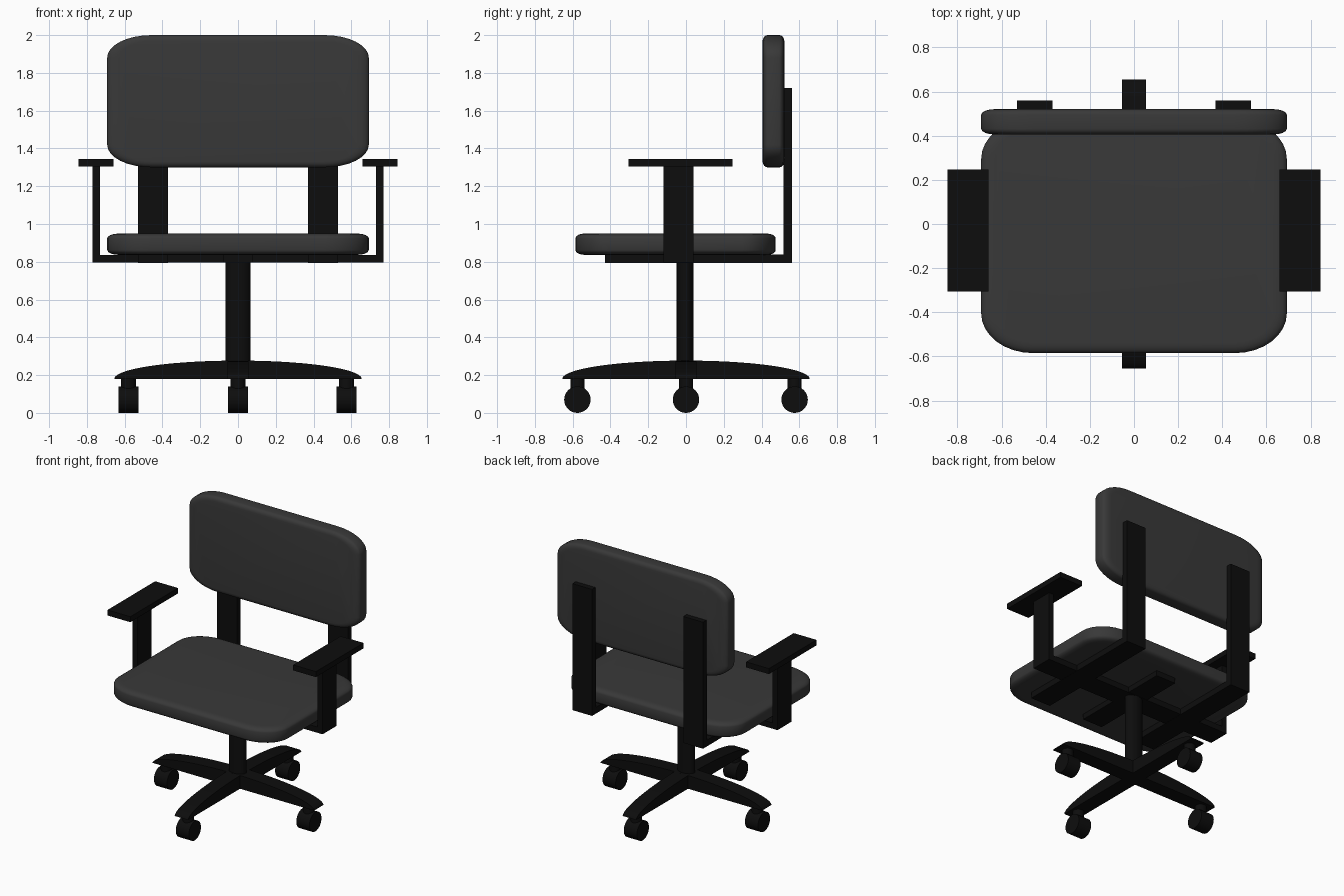
import bpy, bmesh, math
from mathutils import Matrix, Vector

if "Cube" in bpy.data.objects:
    bpy.data.objects.remove(bpy.data.objects["Cube"])


def material(name, v):
    m = bpy.data.materials.new(name)
    m.diffuse_color = (v, v, v, 1)
    m.use_nodes = True
    m.node_tree.nodes["Principled BSDF"].inputs["Base Color"].default_value = m.diffuse_color
    return m


FABRIC = material("grey_fabric", 0.04)
BLACK = material("black_plastic", 0.004)


def finish(name, bm, mat, smooth=False):
    bmesh.ops.recalc_face_normals(bm, faces=bm.faces)
    me = bpy.data.meshes.new(name)
    bm.to_mesh(me)
    bm.free()
    ob = bpy.data.objects.new(name, me)
    bpy.context.collection.objects.link(ob)
    me.materials.append(mat)
    if smooth:
        bpy.ops.object.select_all(action='DESELECT')
        ob.select_set(True)
        bpy.context.view_layer.objects.active = ob
        bpy.ops.object.shade_smooth_by_angle(angle=math.radians(35))
    return ob


def box(name, x, y, z):
    bm = bmesh.new()
    bmesh.ops.create_cube(bm, size=1)
    for v in bm.verts:
        v.co = Vector([(r[0] + r[1]) / 2 + c * (r[1] - r[0])
                       for r, c in zip((x, y, z), v.co)])
    return finish(name, bm, BLACK)


def cylinder(name, centre, size, axis='Z', segments=32):
    bm = bmesh.new()
    bmesh.ops.create_cone(bm, cap_ends=True, segments=segments,
                          radius1=0.5, radius2=0.5, depth=1)
    if axis == 'X':
        bm.transform(Matrix.Rotation(math.pi / 2, 4, 'Y'))
    bm.transform(Matrix.Translation(centre) @ Matrix.Diagonal((*size, 1)))
    return finish(name, bm, BLACK, True)


def cushion(name, centre, size, upright=False):
    # rounded slab, stretched to its final width, length and thickness
    bm = bmesh.new()
    bmesh.ops.create_cube(bm, size=1)
    bm.transform(Matrix.Diagonal((1, 1, 0.2, 1)))
    corners = [e for e in bm.edges
               if abs(e.verts[0].co.z - e.verts[1].co.z) > 0.1]
    bmesh.ops.bevel(bm, geom=corners, offset=0.17, segments=8,
                    profile=0.5, affect='EDGES')
    rims = [e for e in bm.edges
            if abs(e.verts[0].co.z - e.verts[1].co.z) < 0.01]
    bmesh.ops.bevel(bm, geom=rims, offset=0.045, segments=4,
                    profile=0.5, affect='EDGES')
    bm.transform(Matrix.Diagonal((size[0], size[1], size[2] / 0.2, 1)))
    if upright:
        bm.transform(Matrix.Rotation(math.pi / 2, 4, 'X'))
    bm.transform(Matrix.Translation(centre))
    return finish(name, bm, FABRIC, True)


# Cushions
cushion("seat", (0, -0.055, 0.893), (1.385, 1.06, 0.113))
cushion("backrest", (0, 0.463, 1.65), (1.385, 0.70, 0.115), upright=True)

# Frame under the seat
box("arm_crossbar", (-0.77, 0.77), (-0.12, 0.04), (0.795, 0.837))
box("centre_rail", (-0.08, 0.08), (-0.43, 0.33), (0.797, 0.84))

for side, s in (("left", -1), ("right", 1)):
    def mx(a, b):
        return sorted((s * a, s * b))
    # Back supports and armrests
    box(side + "_seat_rail", mx(0.37, 0.53), (-0.43, 0.56), (0.793, 0.839))
    box(side + "_back_support", mx(0.37, 0.53), (0.515, 0.56), (0.793, 1.72))
    box(side + "_arm_post", mx(0.73, 0.77), (-0.12, 0.04), (0.795, 1.31))
    box(side + "_armrest", mx(0.66, 0.845), (-0.305, 0.247), (1.305, 1.345))

# Pedestal
cylinder("column", (0, -0.004, 0.52), (0.13, 0.09, 0.60))

# Arched cross base: flat-bottomed half ellipse spun to both directions
for name, turn in (("base_side_arms", 0), ("base_front_back_arms", math.pi / 2)):
    bm = bmesh.new()
    n = 28
    arc = [(0.655 * math.cos(math.pi * i / n), 0.18 + 0.097 * math.sin(math.pi * i / n))
           for i in range(n + 1)]
    face = bm.faces.new([bm.verts.new((x, -0.055, z)) for x, z in arc])
    out = bmesh.ops.extrude_face_region(bm, geom=[face])
    bmesh.ops.translate(bm, vec=(0, 0.11, 0),
                        verts=[g for g in out["geom"] if isinstance(g, bmesh.types.BMVert)])
    bm.transform(Matrix.Rotation(turn, 4, 'Z'))
    finish(name, bm, BLACK, True)

# Casters
for name, x, y in (("left", -0.58, 0), ("right", 0.575, 0),
                   ("front", 0, -0.575), ("back", 0, 0.575)):
    cylinder(name + "_caster_stem", (x, y, 0.135), (0.078, 0.075, 0.13))
    cylinder(name + "_caster_wheel", (x, y, 0.07), (0.106, 0.14, 0.14), 'X')
